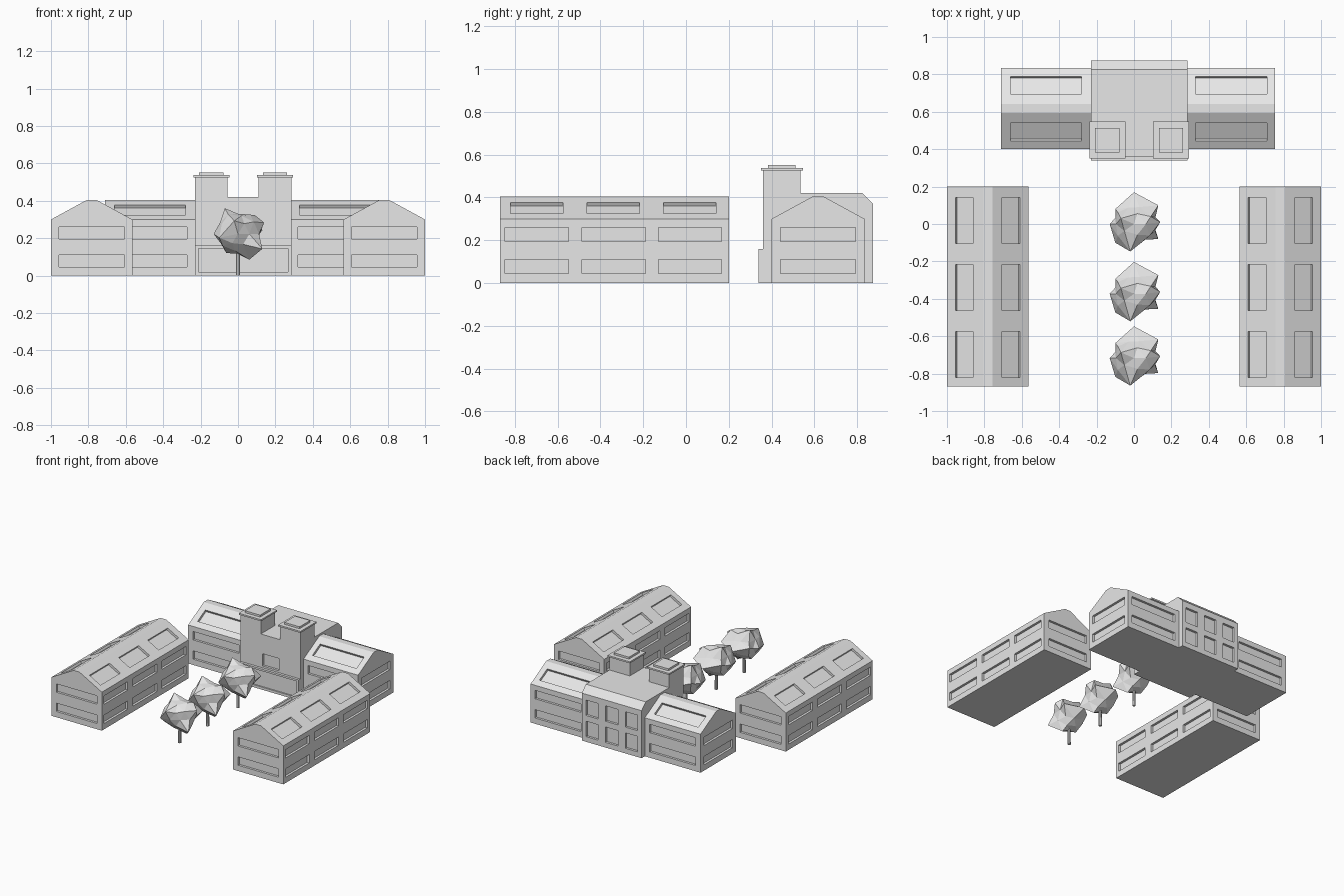
import bpy, bmesh, math, random
from mathutils import Matrix, Vector

if "Cube" in bpy.data.objects:
    bpy.data.objects.remove(bpy.data.objects["Cube"], do_unlink=True)

GREY = (0.8, 0.8, 0.8, 1)
mat = bpy.data.materials.new("light grey")
mat.use_nodes = True
mat.diffuse_color = GREY
mat.node_tree.nodes["Principled BSDF"].inputs["Base Color"].default_value = GREY

DEPTH = 0.018                      # window recess depth
HALF, EAVE, RIDGE, FLAT = 0.2175, 0.30, 0.405, 0.025
PITCH = math.atan2(RIDGE - EAVE, HALF - FLAT)
ROWS = [(0.045, 0.11), (0.195, 0.26)]


def make(name, bm):
    bmesh.ops.recalc_face_normals(bm, faces=bm.faces)
    me = bpy.data.meshes.new(name)
    bm.to_mesh(me)
    bm.free()
    me.materials.append(mat)
    ob = bpy.data.objects.new(name, me)
    bpy.context.collection.objects.link(ob)
    return ob


def add_box(bm, centre, size, rot=None):
    m = Matrix.Translation(centre) @ (rot or Matrix()) @ Matrix.Diagonal((*size, 1))
    bmesh.ops.create_cube(bm, size=1, matrix=m)


def span_box(bm, xs, ys, zs):
    pairs = (xs, ys, zs)
    add_box(bm, [sum(p) / 2 for p in pairs], [p[1] - p[0] for p in pairs])


def block(name, xs, ys, zs):
    bm = bmesh.new()
    span_box(bm, xs, ys, zs)
    return make(name, bm)


def prism(name, profile, length):
    """Extrude an x-z profile along y, centred."""
    bm = bmesh.new()
    face = bm.faces.new([bm.verts.new((x, -length / 2, z)) for x, z in profile])
    ext = bmesh.ops.extrude_face_region(bm, geom=[face])["geom"]
    bmesh.ops.translate(bm, vec=(0, length, 0),
                        verts=[v for v in ext if isinstance(v, bmesh.types.BMVert)])
    return make(name, bm)


def carve(ob, bm):
    """Cut the boxes in bm out of the object."""
    cutter = make("cutter", bm)
    cutter.hide_render = True
    mod = ob.modifiers.new("recesses", "BOOLEAN")
    mod.operation, mod.solver, mod.object = "DIFFERENCE", "EXACT", cutter
    deps = bpy.context.evaluated_depsgraph_get()
    mesh = bpy.data.meshes.new_from_object(ob.evaluated_get(deps))
    ob.modifiers.clear()
    ob.data = mesh
    bpy.data.objects.remove(cutter, do_unlink=True)


def wing(name, centre, length, windows, skylights, ends, turn=0):
    """Gabled wing: two rows of side and end windows, plus roof lights."""
    ob = prism(name, [(-HALF, 0), (HALF, 0), (HALF, EAVE), (FLAT, RIDGE),
                      (-FLAT, RIDGE), (-HALF, EAVE)], length)
    bm = bmesh.new()
    for side in (-1, 1):
        x = side * HALF
        for y0, y1 in windows:
            for row in ROWS:
                span_box(bm, (x - DEPTH, x + DEPTH), (y0, y1), row)
        run = 0.0925               # distance of roof light from the eave
        for y0, y1 in skylights:
            add_box(bm, (side * (HALF - run), (y0 + y1) / 2, EAVE + run * math.tan(PITCH)),
                    (0.108, y1 - y0, 2 * DEPTH), Matrix.Rotation(side * PITCH, 4, "Y"))
    for end in ends:
        y = end * length / 2
        for row in ROWS:
            span_box(bm, (-0.175, 0.175), (y - DEPTH, y + DEPTH), row)
    carve(ob, bm)
    ob.location = (*centre, 0)
    ob.rotation_euler.z = turn
    return ob


# Long side wings
for name, x in (("right_wing", -0.7825), ("left_wing", 0.7825)):
    wing(name, (x, -0.335), 1.07,
         [(c - 0.1475, c + 0.1475) for c in (-0.363, -0.003, 0.353)],
         [(c - 0.123, c + 0.123) for c in (-0.363, -0.005, 0.353)], (-1, 1))

# Rear wings either side of the hall
for name, x, length, end in (("rear_right_wing", -0.47, 0.48, 1),
                             ("rear_left_wing", 0.52, 0.47, -1)):
    wing(name, (x, 0.6175), length, [(-0.198, 0.198)], [(-0.19, 0.19)], (end,), math.pi / 2)

# Central hall with chamfered rear eave
hall = prism("hall", [(0.36, 0), (0.875, 0), (0.875, 0.37), (0.825, 0.42), (0.36, 0.42)], 0.515)
hall.data.transform(Matrix.Translation((0.0275, 0, 0)) @ Matrix.Rotation(math.pi / 2, 4, "Z"))
cuts = bmesh.new()
for x in (-0.142, 0.0275, 0.197):
    for z in (0.1, 0.265):
        span_box(cuts, (x - 0.053, x + 0.053), (0.875 - DEPTH, 0.9), (z - 0.06, z + 0.06))
span_box(cuts, (-0.04, 0.1), (0.34, 0.36 + DEPTH), (0.175, 0.27))
carve(hall, cuts)

# Entrance porch with recessed panel
porch = block("porch", (-0.23, 0.285), (0.34, 0.36), (0, 0.16))
cuts = bmesh.new()
span_box(cuts, (-0.212, 0.267), (0.33, 0.35), (0.02, 0.145))
carve(porch, cuts)

# Twin towers with stepped caps
for side, x in (("right", -0.1425), ("left", 0.1975)):
    for part, half, (y0, y1), zs in (("tower", 0.0875, (0.36, 0.535), (0.42, 0.525)),
                                     ("tower_cap", 0.096, (0.35, 0.547), (0.525, 0.537)),
                                     ("tower_top", 0.065, (0.383, 0.513), (0.537, 0.552))):
        block(f"{side}_{part}", (x - half, x + half), (y0, y1), zs)

# Faceted trees sharing one crown shape, with a few pulled spikes
random.seed(4)
bm = bmesh.new()
bmesh.ops.create_icosphere(bm, subdivisions=2, radius=0.115)
for v in bm.verts:
    v.co *= random.uniform(0.88, 1.08)
    v.co.z = max(v.co.z, -0.13)
spikes = [(0, 0.17, 0), (-0.02, -0.147, 0.07), (0.13, 0.1, 0.02), (0.14, 0.01, 0.06),
          (0.13, -0.08, -0.08), (-0.13, 0, 0), (-0.07, 0.03, 0.137), (0.06, 0, -0.138),
          (0.09, 0.04, 0.1), (-0.1, 0.08, 0.02), (-0.1, -0.1, -0.02)]
free = list(bm.verts)
for s in spikes:
    target = Vector(s)
    v = max(free, key=lambda p: p.co.normalized().dot(target.normalized()))
    v.co = target
    free.remove(v)
crown = make("tree_crown_1", bm)
crown.location = (0, 0, 0.223)
for i, y in enumerate((0, -0.373, -0.717), 1):
    if i > 1:
        copy = bpy.data.objects.new(f"tree_crown_{i}", crown.data)
        copy.location = (0, y, 0.223)
        bpy.context.collection.objects.link(copy)
    bm = bmesh.new()
    bmesh.ops.create_cone(bm, cap_ends=True, segments=8, radius1=0.012, radius2=0.01, depth=0.16,
                          matrix=Matrix.Translation((0, y, 0.08)))
    make(f"tree_trunk_{i}", bm)
